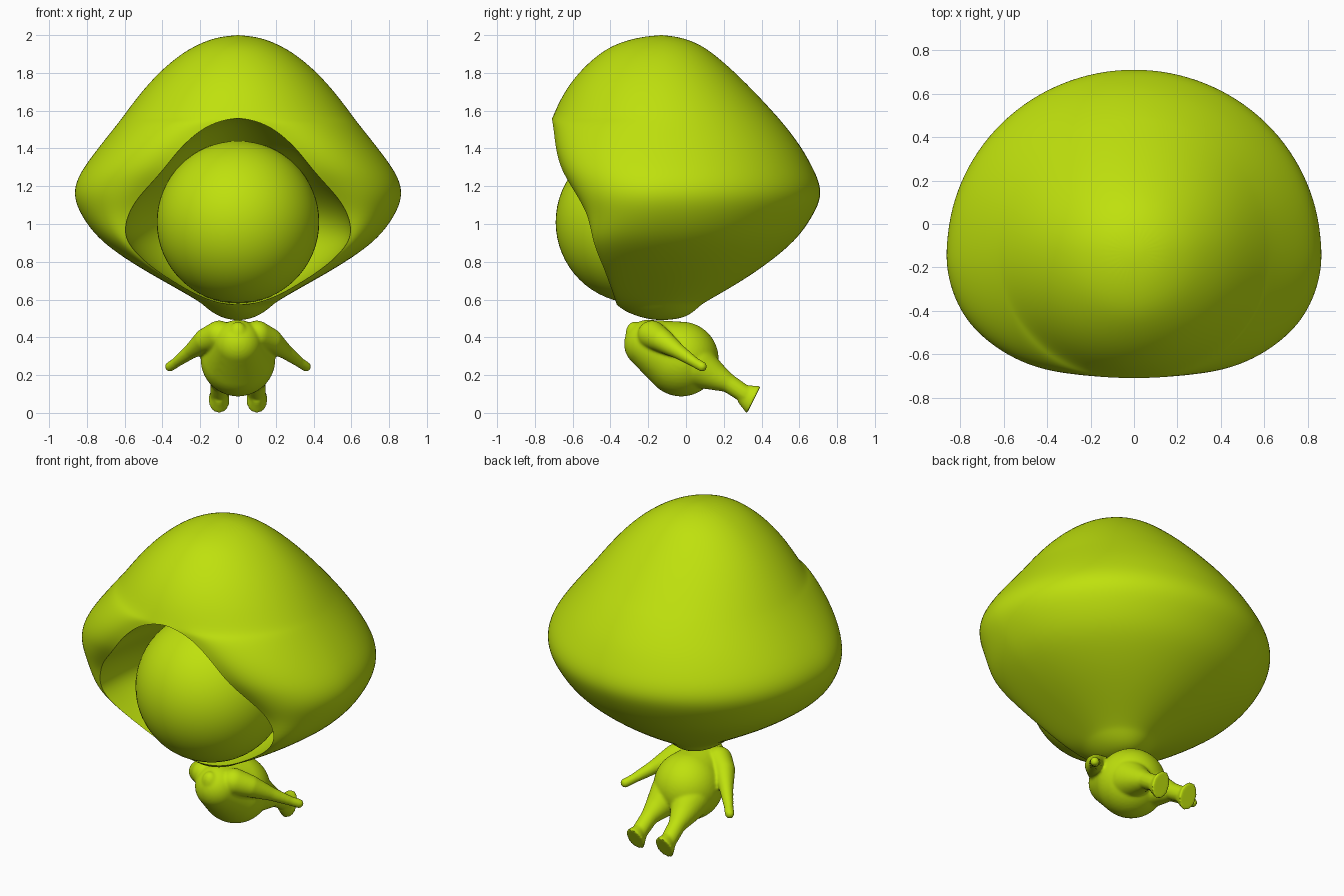
import bpy
import bmesh
import math
from mathutils import Vector, Matrix

cube = bpy.data.objects.get("Cube")
if cube:
    bpy.data.objects.remove(cube, do_unlink=True)

lime = bpy.data.materials.new("lime green")
lime.use_nodes = True
lime.diffuse_color = (0.52, 0.75, 0.004, 1)
shader = next(n for n in lime.node_tree.nodes if n.type == 'BSDF_PRINCIPLED')
shader.inputs["Base Color"].default_value = lime.diffuse_color
shader.inputs["Roughness"].default_value = 0.6


def add_object(name, bm):
    """Turn a bmesh into a smooth, coloured object."""
    mesh = bpy.data.meshes.new(name)
    for face in bm.faces:
        face.smooth = True
    bm.to_mesh(mesh)
    bm.free()
    mesh.materials.append(lime)
    obj = bpy.data.objects.new(name, mesh)
    bpy.context.collection.objects.link(obj)
    return obj


def add_ball(bm, centre, scale):
    placing = Matrix.Translation(centre) @ Matrix.Diagonal((*scale, 1))
    bmesh.ops.create_icosphere(bm, subdivisions=4, radius=1, matrix=placing)


def add_limb(bm, stations, side=1, steps=8):
    """Tapering chain of balls through (x, y, z, radius) stations."""
    for start, end in zip(stations, stations[1:]):
        for i in range(steps + 1):
            x, y, z, radius = Vector(start).lerp(Vector(end), i / steps)
            add_ball(bm, (side * x, y, z), (radius,) * 3)


# Hood: half slices from the hollow, over the rim and cheek, to the back
MID_Y = -0.13
COLUMNS = 8
# height, opening half width, front y, widest half width, back y
hood_slices = [
    (2.002, 0, MID_Y, 0, MID_Y),
    (1.987, 0, -.26, .12, -.02),
    (1.953, 0, -.375, .21, .07),
    (1.9, 0, -.465, .305, .15),
    (1.8, 0, -.575, .425, .265),
    (1.68, 0, -.66, .53, .385),
    (1.565, 0, -.71, .615, .49),
    (1.545, .10, -.708, .63, .507),
    (1.5, .2, -.70, .665, .545),
    (1.4, .31, -.69, .745, .62),
    (1.3, .385, -.665, .82, .675),
    (1.22, .455, -.62, .863, .712),
    (1.14, .53, -.57, .872, .722),
    (1.05, .585, -.52, .835, .68),
    (.95, .605, -.50, .765, .615),
    (.87, .565, -.48, .675, .535),
    (.78, .47, -.44, .54, .42),
    (.7, .35, -.41, .4, .3),
    (.63, .23, -.385, .275, .18),
    (.585, .12, -.37, .2, .1),
    (.567, 0, -.365, .18, .075),
    (.53, 0, -.31, .135, .035),
    (.5, 0, -.22, .075, -.02),
    (.489, 0, MID_Y, 0, MID_Y),
]
openings = [z for z, *_ in hood_slices[6:21]]
hollow_mid = (openings[0] + openings[-1]) / 2
hollow_half = (openings[0] - openings[-1]) / 2
HOLLOW_DEPTH = 0.75

bm = bmesh.new()
crease = bm.edges.layers.float.new("crease_edge")
rows = []
for z, opening, front, wide, back in hood_slices:
    row = []
    # Hollow around the head, from its deepest point out to the rim
    if opening:
        depth = HOLLOW_DEPTH * math.sqrt(1 - ((z - hollow_mid) / hollow_half) ** 2)
        for i in range(COLUMNS):
            angle = math.pi / 2 * i / COLUMNS
            row.append(bm.verts.new((opening * math.sin(angle),
                                     front + depth * math.cos(angle), z)))
    rim = bm.verts.new((opening, front, z))
    row += [rim] * (COLUMNS + 1 - len(row))
    # Outer surface from the rim to the middle of the back
    for i in range(1, 2 * COLUMNS + 1):
        angle = math.pi / 2 * i / COLUMNS
        across, along = math.sin(angle), math.cos(angle)
        if i <= COLUMNS:
            x = opening + (wide - opening) * across
            y = MID_Y + (front - MID_Y) * along
        else:
            x = wide * across
            y = MID_Y - (back - MID_Y) * along
        row.append(bm.verts.new((x, y, z)) if wide else rim)
    rows.append(row)
for upper, lower in zip(rows, rows[1:]):
    for i in range(len(upper) - 1):
        corners = dict.fromkeys((upper[i], lower[i], lower[i + 1], upper[i + 1]))
        if len(corners) > 2:
            bm.faces.new(corners)
for upper, lower in zip(rows[6:20], rows[7:21]):
    rim_edge = bm.edges.get((upper[COLUMNS], lower[COLUMNS]))
    rim_edge[crease] = 1
    rim_edge.smooth = False
hood = add_object("hood", bm)
mirror = hood.modifiers.new("mirror", 'MIRROR')
mirror.use_clip = True
subsurf = hood.modifiers.new("smooth", 'SUBSURF')
subsurf.levels = subsurf.render_levels = 2

# Head: plain ball inside the hood
bm = bmesh.new()
bmesh.ops.create_uvsphere(bm, u_segments=64, v_segments=32, radius=0.43,
                          matrix=Matrix.Translation((0, -0.26, 1.01)))
add_object("head", bm)

# Body: torso, chest knob, arms and legs fused into one soft skin
bm = bmesh.new()
add_limb(bm, [(0, -.2, .365, .128), (0, -.025, .285, .198)], steps=16)
add_ball(bm, (0, -.275, .415), (.05, .045, .068))
arm = [(.1, -.18, .412, .077), (.17, -.13, .385, .064), (.25, -.04, .325, .04),
       (.33, .05, .265, .027), (.36, .085, .245, .027)]
leg = [(.07, .05, .25, .115), (.085, .14, .2, .078), (.095, .22, .16, .05),
       (.1, .31, .1, .047)]
sole_direction = Vector((0, .89, -.45))
turn = sole_direction.to_track_quat('Z', 'Y').to_matrix().to_4x4()
for side in (1, -1):
    add_limb(bm, arm, side)
    add_limb(bm, leg, side)
    # Flared foot with a flat sole
    foot = (Matrix.Translation((side * .1, .328, .085)) @ turn
            @ Matrix.Diagonal((.7, 1, 1, 1)))
    bmesh.ops.create_cone(bm, cap_ends=True, segments=32, radius1=.05,
                          radius2=.083, depth=.07, matrix=foot)
body = add_object("body", bm)
skin = body.modifiers.new("fuse", 'REMESH')
skin.mode = 'VOXEL'
skin.voxel_size = 0.008
skin.use_smooth_shade = True
soften = body.modifiers.new("soften", 'SMOOTH')
soften.factor = 0.5
soften.iterations = 8
